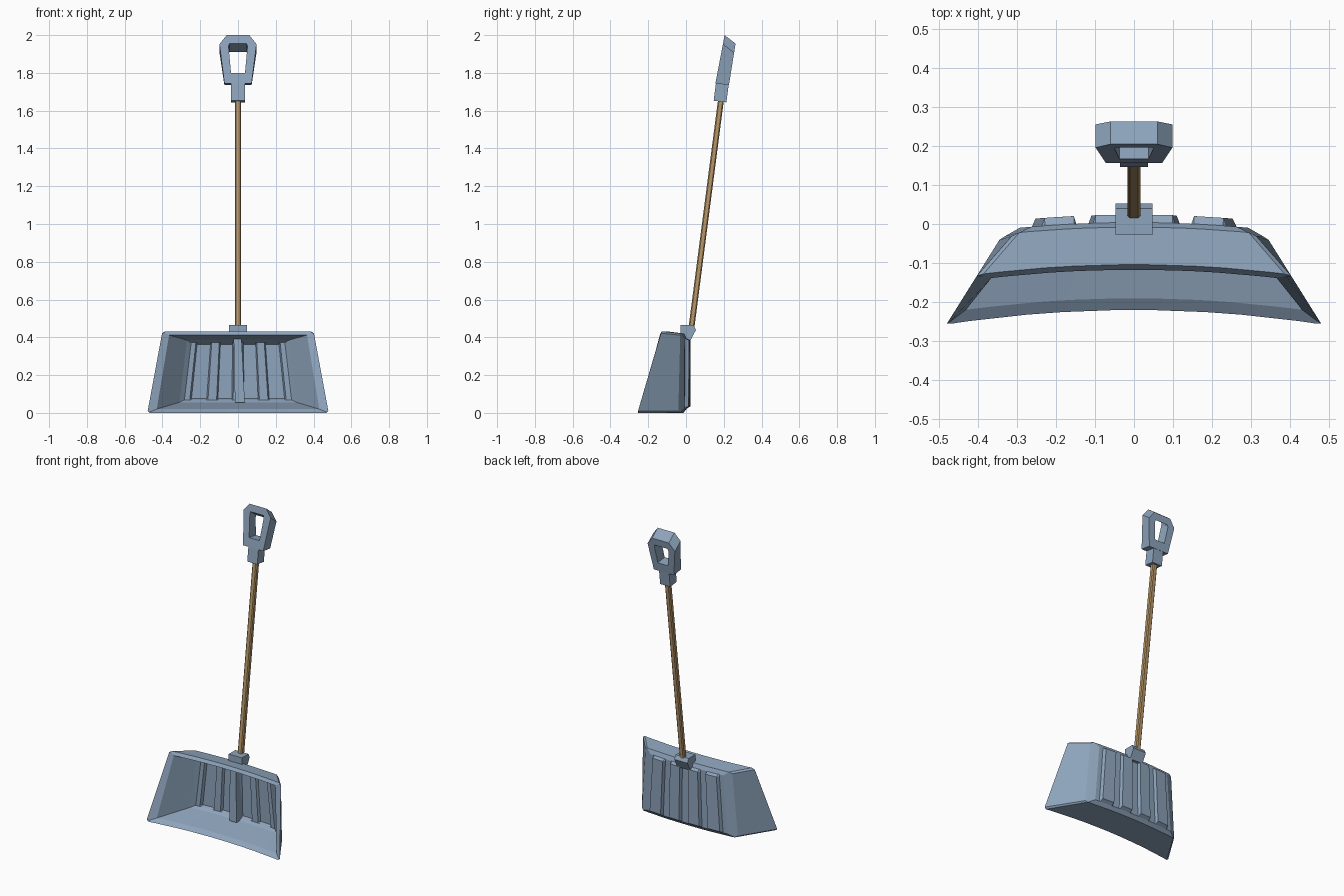
import bpy, bmesh
from math import atan2
from mathutils import Matrix, Vector

if "Cube" in bpy.data.objects:
    bpy.data.objects.remove(bpy.data.objects["Cube"])


def material(name, rgb):
    m = bpy.data.materials.new(name)
    m.diffuse_color = (*rgb, 1)
    m.use_nodes = True
    m.node_tree.nodes["Principled BSDF"].inputs["Base Color"].default_value = m.diffuse_color
    return m


plastic = material("blue_grey_plastic", (.27, .37, .50))
wood = material("wood", (.48, .31, .14))


def finish(name, bm, mat=plastic):
    bmesh.ops.recalc_face_normals(bm, faces=bm.faces)
    me = bpy.data.meshes.new(name)
    bm.to_mesh(me)
    bm.free()
    ob = bpy.data.objects.new(name, me)
    bpy.context.collection.objects.link(ob)
    me.materials.append(mat)
    return ob


def loft(name, loops):
    """Closed loops of equal length joined in sequence, capped at both ends."""
    bm = bmesh.new()
    rings = [[bm.verts.new(p) for p in lp] for lp in loops]
    n = len(rings[0])
    for a, b in zip(rings, rings[1:]):
        for i in range(n):
            j = (i + 1) % n
            bm.faces.new((a[i], a[j], b[j], b[i]))
    bm.faces.new(rings[0])
    bm.faces.new(rings[-1])
    return finish(name, bm)


# Scoop blade: rows of (height, depth, half width, rib depth) from top lip to bottom lip
outer = [(.432, -.104, .40, 0), (.42, -.008, .305, 0), (.395, .004, .262, 0),
         (.385, .004, .263, .02), (.035, .004, .29, .02), (.022, .004, .292, 0),
         (0, -.014, .34, 0), (0, -.22, .48, 0)]
inner = [(.412, -.117, .365, 0), (.385, -.035, .27, 0), (.372, -.016, .248, 0),
         (.362, -.016, .249, .017), (.075, -.016, .283, .017), (.068, -.016, .285, 0),
         (.056, -.035, .31, 0), (.02, -.19, .43, 0)]
half = [(.09, 0), (.115, 1), (.375, 1), (.40, 0), (.56, 0), (.585, 1), (.87, 1), (.90, 0), (1, 0)]
cols = [(-f, r) for f, r in reversed(half)] + half

bm = bmesh.new()
shells = []
corner_edges = []
for rows in (outer, inner):
    grid = [[bm.verts.new((f * hw, y - .16 * (f * hw) ** 2 + r * rib, z)) for f, r in cols]
            for z, y, hw, rib in rows]
    for a, b in zip(grid, grid[1:]):
        for i in range(len(cols) - 1):
            bm.faces.new((a[i], a[i + 1], b[i + 1], b[i]))
    for e in (0, -1):
        v = [row[e] for row in grid]
        side = bm.faces.new((v[0], v[1], v[6], v[7]))
        bm.faces.new(v[1:7])
        if rows is outer:
            corner_edges += [bm.edges.get(p) for p in ((v[0], v[1]), (v[1], v[6]), (v[6], v[7]))]
    # Open front edge of this shell, walked once around
    shells.append(grid[0] + grid[-1][::-1])

# Lip closing the outer and inner shells at the front
n = len(shells[0])
for i in range(n):
    j = (i + 1) % n
    bm.faces.new((shells[0][i], shells[0][j], shells[1][j], shells[1][i]))
bmesh.ops.recalc_face_normals(bm, faces=bm.faces)
bmesh.ops.bevel(bm, geom=corner_edges, offset=.01, offset_type='OFFSET', segments=1,
                affect='EDGES', clamp_overlap=True)
finish("scoop_blade", bm)

# Raised spine inside the blade
loft("blade_spine", [[(c + x * w, y, z) for x, y in ((-1, .0), (-1, d), (1, d), (1, .0))]
                     for z, d, w, c in ((.055, -.066, .026, .01), (.39, -.05, .021, -.002))])

# Socket where the shaft enters the blade
profile = [(-.028, .465), (.04, .465), (.053, .44), (.022, .38), (-.01, .38), (-.028, .42)]
loft("shaft_socket", [[(x, y, z) for y, z in profile] for x in (-.047, .047)])

# Tilted wooden shaft and ferrule share one axis
low, high = Vector((0, .026, .43)), Vector((0, .188, 1.68))
axis = (high - low).normalized()
tilt = Matrix.Rotation(-atan2(axis.y, axis.z), 4, 'X')


def tilted_box(name, centre, size, mat, bevel=0):
    bm = bmesh.new()
    bmesh.ops.create_cube(bm, size=1, matrix=Matrix.Translation(centre) @ tilt
                          @ Matrix.Diagonal((*size, 1)))
    if bevel:
        long_edges = [e for e in bm.edges if e.calc_length() > .5]
        bmesh.ops.bevel(bm, geom=long_edges, offset=bevel, segments=1, affect='EDGES')
    return finish(name, bm, mat)


tilted_box("wooden_shaft", (low + high) / 2, (.033, .031, (high - low).length), wood, .006)
tilted_box("handle_ferrule", (0, .187, 1.702), (.072, .068, .108), plastic)

# D-shaped grip with a hand opening
right_outer = [(.06, 2.0), (.098, 1.952), (.072, 1.745)]
right_inner = [(.046, 1.955), (.05, 1.94), (.037, 1.80)]


def mirror_loop(pts):
    return pts + [(-x, z) for x, z in reversed(pts)]


def front(x, z):
    return (x, .155 + (z - 1.74) * .19, z)


def back(x, z):
    zb = z - (.045 if z > 1.9 else .01)
    return (x, .228 + (zb - 1.74) * .16, zb)


bm = bmesh.new()
rings = [[bm.verts.new(fn(*p)) for p in mirror_loop(pts)]
         for fn, pts in ((front, right_outer), (back, right_outer),
                         (back, right_inner), (front, right_inner))]
for k in range(4):
    a, b = rings[k], rings[(k + 1) % 4]
    for i in range(6):
        j = (i + 1) % 6
        bm.faces.new((a[i], a[j], b[j], b[i]))
finish("d_grip", bm)
